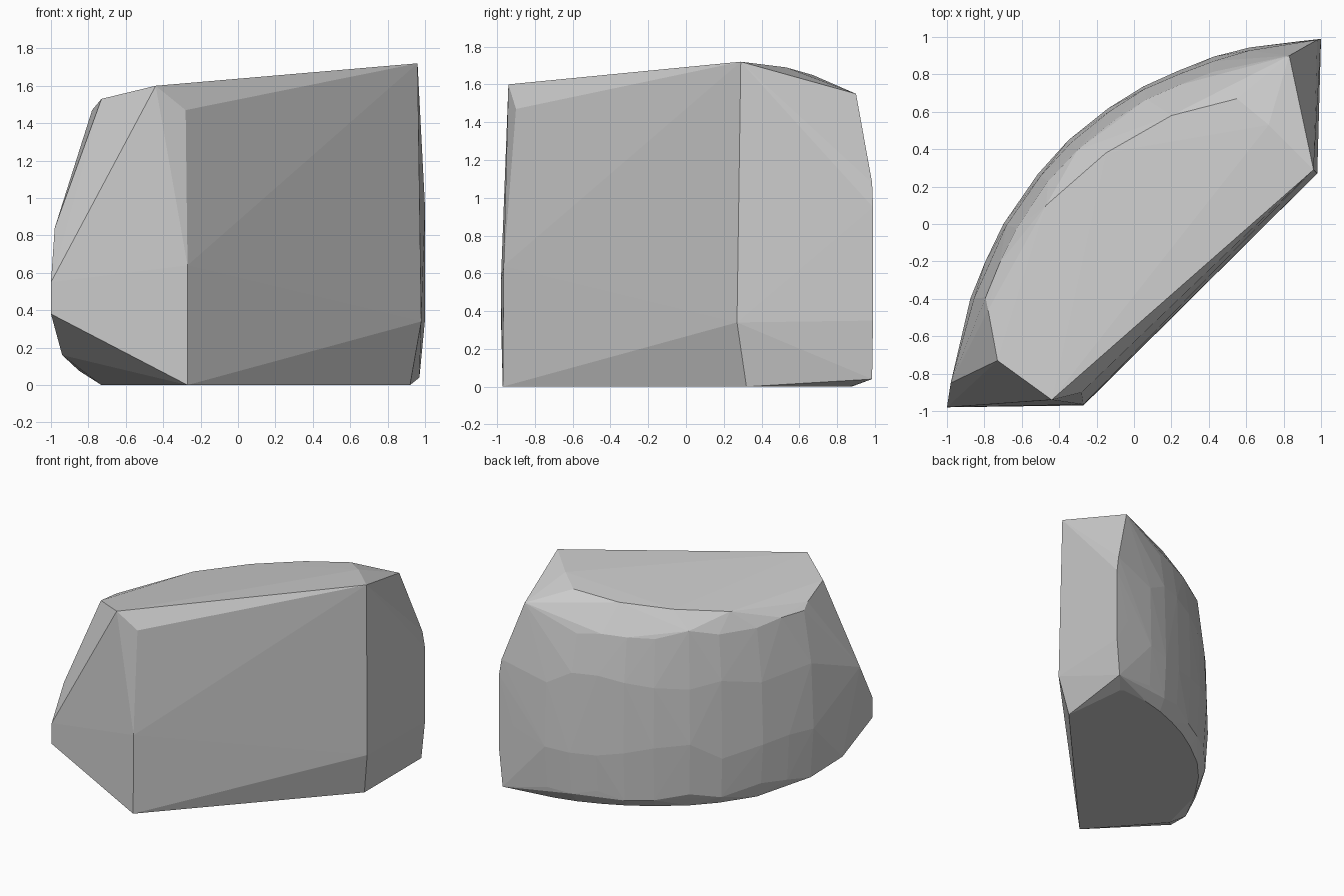
import bpy, bmesh, random

random.seed(4)

# Curved back outline seen from above, left end to right end
ARC = [(-0.88, -0.4), (-0.8, -0.2), (-0.7, 0.0), (-0.52, 0.27), (-0.35, 0.45),
       (-0.14, 0.62), (0.05, 0.74), (0.24, 0.83), (0.43, 0.9), (0.62, 0.95), (0.88, 0.98)]
CENTRE = (0.3, -0.3)

# Levels of the curved back: height, pull towards the centre, height jitter
LEVELS = [(0.0, 0.075, 0.0), (0.1, 0.02, 0.04), (0.5, 0.0, 0.12),
          (1.0, 0.018, 0.08), (1.4, 0.07, 0.03)]

# Corners of the flat cut front, the two ends, and the sloping top
CORNERS = [
    # front cut face
    (-0.27, -0.97, 0), (-0.27, -0.965, 0.64), (-0.28, -0.9, 1.47), (-0.44, -0.94, 1.6),
    (0.96, 0.29, 1.72), (0.98, 0.27, 0.34), (0.92, 0.32, 0),
    # left end
    (-0.73, -0.73, 1.53), (-1, -0.98, 0.55), (-1, -0.98, 0.38), (-0.94, -0.68, 0.16),
    (-0.73, -0.45, 0), (-0.98, -0.85, 0.84), (-0.78, -0.46, 1.47),
    # right end
    (1, 0.99, 0.95), (1, 0.99, 0.35), (0.97, 0.985, 0.04), (0.86, 0.86, 0),
    (0.98, 0.985, 1.08), (0.83, 0.9, 1.55),
    # crest of the top
    (0.72, 0.53, 1.69), (0.55, 0.67, 1.65), (0.2, 0.58, 1.6), (-0.15, 0.38, 1.56),
    (-0.47, 0.1, 1.52), (-0.62, -0.2, 1.5),
]


def back_points():
    for z, pull, jitter in LEVELS:
        for x, y in ARC:
            if z == 0 and x < -0.75:
                continue
            k = pull + random.uniform(0, 0.008)
            yield (x + (CENTRE[0] - x) * k, y + (CENTRE[1] - y) * k,
                   z + random.uniform(-jitter, jitter))


# Rock: convex faceted block wrapped around all points
bm = bmesh.new()
for p in CORNERS + list(back_points()):
    bm.verts.new(p)
bmesh.ops.convex_hull(bm, input=bm.verts[:])
bmesh.ops.delete(bm, geom=[v for v in bm.verts if not v.link_faces], context='VERTS')
bmesh.ops.dissolve_limit(bm, angle_limit=0.01, verts=bm.verts[:], edges=bm.edges[:])
bmesh.ops.recalc_face_normals(bm, faces=bm.faces[:])
mesh = bpy.data.meshes.new("rock")
bm.to_mesh(mesh)
bm.free()
rock = bpy.data.objects.new("rock", mesh)
bpy.context.collection.objects.link(rock)
